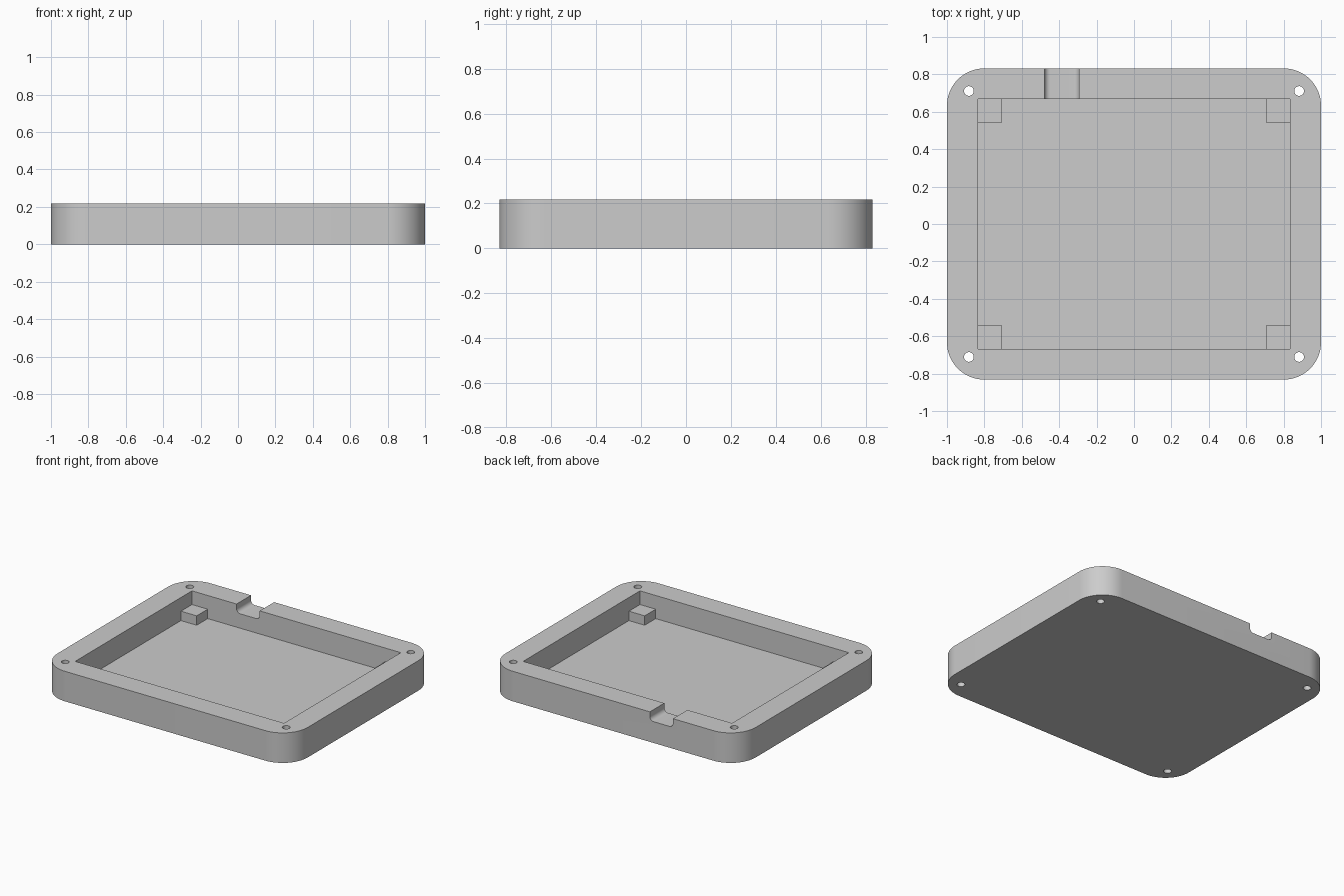
import bpy, bmesh
from math import sin, cos, pi, radians
from mathutils import Vector

if "Cube" in bpy.data.objects:
    bpy.data.objects.remove(bpy.data.objects["Cube"])

HEIGHT, FLOOR = 0.217, 0.05
INNER_X, INNER_Y = 0.835, 0.667
POST, POST_HEIGHT = 0.126, 0.068

grey = bpy.data.materials.new("light_grey")
grey.use_nodes = True
colour = (0.604, 0.604, 0.604, 1)
grey.diffuse_color = colour
grey.node_tree.nodes["Principled BSDF"].inputs["Base Color"].default_value = colour


def rounded_rect(cx, cy, hx, hy, r, steps):
    """Outline around a centre with half sizes hx, hy and corner radius r."""
    if r == 0:
        return [(cx + sx * hx, cy + sy * hy)
                for sx, sy in ((1, 1), (-1, 1), (-1, -1), (1, -1))]
    points = []
    for i, (sx, sy) in enumerate(((1, 1), (-1, 1), (-1, -1), (1, -1))):
        for k in range(steps + 1):
            a = (i + k / steps) * pi / 2
            points.append((cx + sx * (hx - r) + r * cos(a),
                           cy + sy * (hy - r) + r * sin(a)))
    return points


def prism(name, outline, start, end, along="z"):
    """Extrude an outline along z, or an x-z outline along y."""
    bm = bmesh.new()
    place = (lambda u, v: (u, v, start)) if along == "z" else (lambda u, v: (u, start, v))
    face = bm.faces.new([bm.verts.new(place(u, v)) for u, v in outline])
    result = bmesh.ops.extrude_face_region(bm, geom=[face])
    step = Vector((0, 0, end - start)) if along == "z" else Vector((0, end - start, 0))
    bmesh.ops.translate(bm, vec=step,
                        verts=[v for v in result["geom"] if isinstance(v, bmesh.types.BMVert)])
    bmesh.ops.recalc_face_normals(bm, faces=bm.faces)
    mesh = bpy.data.meshes.new(name)
    bm.to_mesh(mesh)
    bm.free()
    mesh.materials.append(grey)
    obj = bpy.data.objects.new(name, mesh)
    bpy.context.collection.objects.link(obj)
    return obj


def cut(target, cutter):
    """Subtract the cutter and remove it."""
    mod = target.modifiers.new("cut", "BOOLEAN")
    mod.operation = "DIFFERENCE"
    mod.solver = "EXACT"
    mod.object = cutter
    bpy.context.view_layer.objects.active = target
    bpy.ops.object.modifier_apply(modifier=mod.name)
    bpy.data.objects.remove(cutter)


# Tray body with rounded corners
tray = prism("tray_body", rounded_rect(0, 0, 1, 0.832, 0.2, 16), 0, HEIGHT)

# Rectangular cavity
cut(tray, prism("cavity_cutter", rounded_rect(0, 0, INNER_X, INNER_Y, 0, 1), FLOOR, 0.4))

# Cable notch in the back wall, with a rounded bottom
cut(tray, prism("notch_cutter", rounded_rect(-0.386, 0.304, 0.0925, 0.15, 0.03, 8),
                0.6, 0.9, along="y"))

# Screw holes and cavity posts at the four corners
for sx, side in ((1, "left"), (-1, "right")):
    for sy, end in ((1, "back"), (-1, "front")):
        cut(tray, prism("hole_cutter",
                        rounded_rect(sx * 0.883, sy * 0.711, 0.026, 0.026, 0.0259, 6), -0.1, 0.4))
        prism(f"corner_post_{end}_{side}",
              rounded_rect(sx * (INNER_X - POST / 2), sy * (INNER_Y - POST / 2),
                           POST / 2, POST / 2, 0, 1),
              FLOOR, FLOOR + POST_HEIGHT)

# Smooth the round corners, keep the edges crisp
bpy.ops.object.select_all(action="DESELECT")
tray.select_set(True)
bpy.context.view_layer.objects.active = tray
bpy.ops.object.shade_smooth_by_angle(angle=radians(30))
